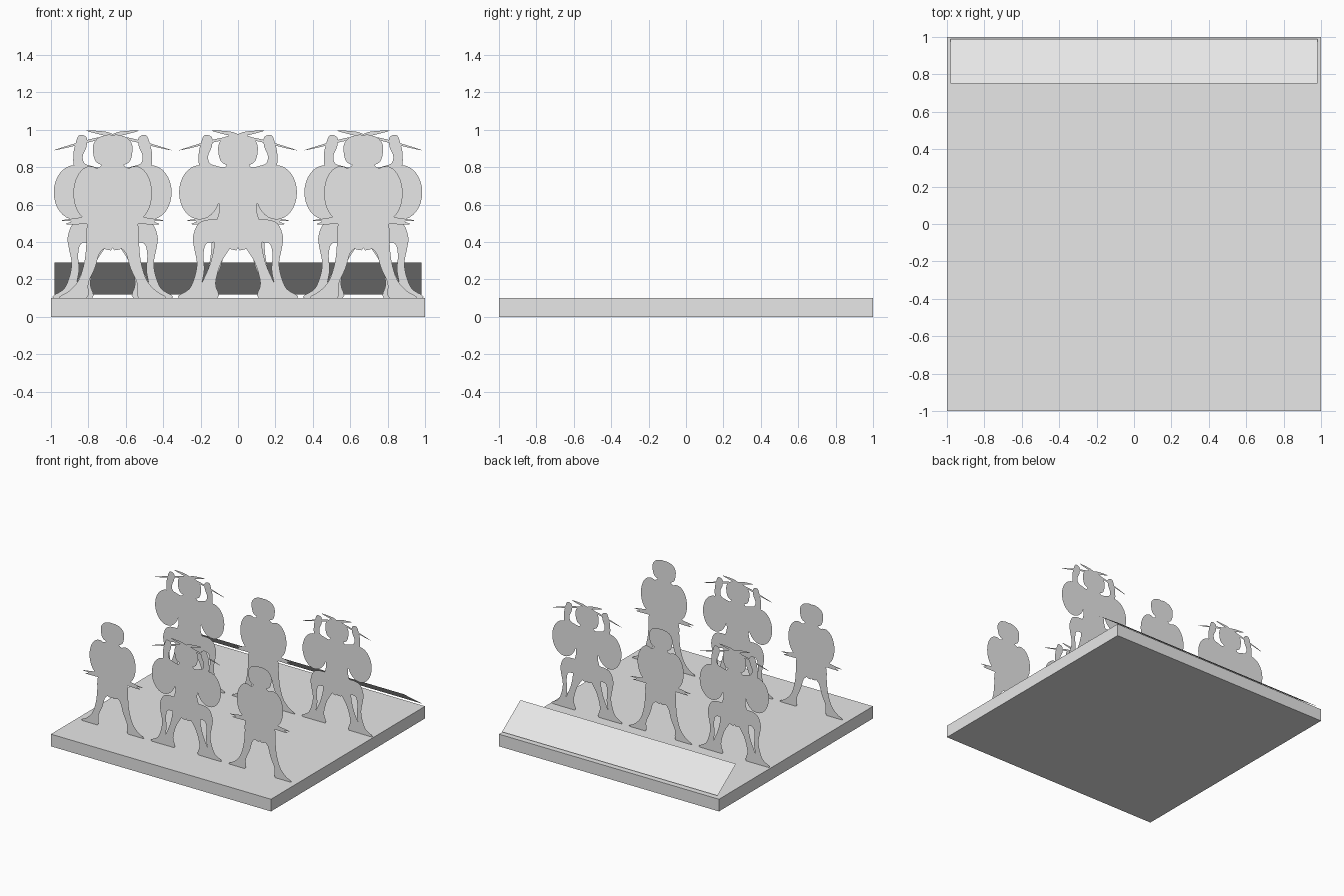
import bpy
import bmesh
import math
from mathutils import Vector

default_cube = bpy.data.objects.get("Cube")
if default_cube:
    bpy.data.objects.remove(default_cube, do_unlink=True)

# One plain grey for everything
grey = bpy.data.materials.new("plain_grey")
grey.use_nodes = True
grey.diffuse_color = (0.8, 0.8, 0.8, 1)
grey.node_tree.nodes["Principled BSDF"].inputs["Base Color"].default_value = grey.diffuse_color


def mesh_from(bm, name):
    mesh = bpy.data.meshes.new(name)
    bm.to_mesh(mesh)
    bm.free()
    mesh.materials.append(grey)
    return mesh


def place(mesh, name, location=(0, 0, 0)):
    obj = bpy.data.objects.new(name, mesh)
    obj.location = location
    bpy.context.collection.objects.link(obj)
    return obj


def smooth_outline(points, steps=4):
    """Closed Catmull-Rom curve through the given points."""
    pts = [Vector(p) for p in points]
    count = len(pts)
    curve = []
    for i in range(count):
        a, b, c, d = (pts[(i + k) % count] for k in (-1, 0, 1, 2))
        for s in range(steps):
            t = s / steps
            curve.append(0.5 * (2 * b + (c - a) * t
                                + (2 * a - 5 * b + 4 * c - d) * t ** 2
                                + (3 * b - a - 3 * c + d) * t ** 3))
    return curve


def oval(cx, cz, rx, rz, sides=32):
    angles = [math.tau * i / sides for i in range(sides)]
    return [Vector((cx + rx * math.cos(a), cz + rz * math.sin(a))) for a in angles]


def cutout_pair(name, outline, layer):
    """Flat upright sheet and its mirror image; outline is in hundredths."""
    bm = bmesh.new()
    for side in (1, -1):
        depth = -0.0005 * (2 * layer + side)
        verts = [bm.verts.new((side * p.x / 100, depth, max(p.y / 100, 0.1)))
                 for p in outline]
        face = bm.faces.new(verts)
        face.normal_update()
        if face.normal.y > 0:
            face.normal_flip()
    return mesh_from(bm, name)


# Parts shared by both poses
head = cutout_pair("head", smooth_outline([
    (-1, 96), (6, 96.5), (10, 93), (10.5, 88), (9, 83), (5, 81), (-1, 81)]), 3)
torso = cutout_pair("torso", smooth_outline([
    (-1, 83), (5, 82), (7, 80), (12, 78), (13, 72), (11, 64), (10, 57),
    (12, 50), (14, 43), (9, 39.5), (-1, 38.5)]), 2)

# Lunging pose with raised spear
spear = cutout_pair("spear", smooth_outline([
    (31.5, 89), (24, 91.5), (12, 95), (2, 97), (-4, 99), (-14, 99.5),
    (-5, 97), (2, 95.5), (12, 93.5), (24, 90.5)]), 4)
raised_arm = cutout_pair("raised_arm", smooth_outline([
    (14, 96), (18, 97), (20, 92), (21, 87), (20.5, 80), (16, 76), (8, 72),
    (4, 78), (11, 80.5), (15, 82), (16, 86), (14, 91)]), 3)
wide_shield = cutout_pair("wide_shield", oval(20.5, 66.5, 11, 14.5), 0)
bent_leg = cutout_pair("bent_leg", smooth_outline([
    (6, 50), (14, 52), (21, 50), (24, 43), (23.5, 37), (22, 29), (23, 22),
    (26, 15), (31.5, 11.5), (31, 10), (21, 10), (19.5, 17), (18, 25),
    (18.5, 33), (17, 39), (12, 40), (6, 42)]), 1)
straight_leg = cutout_pair("straight_leg", smooth_outline([
    (4, 44), (12, 43), (13, 36), (15, 28), (18, 21), (22, 13), (27, 10),
    (11, 10), (12, 18), (9, 29), (3, 39)]), 0)

# Striding pose with lowered sword
narrow_shield = cutout_pair("narrow_shield", oval(12, 66, 9, 14.5), 1)
sword = cutout_pair("sword", smooth_outline([
    (8, 55), (18, 53), (27.5, 51.5), (22, 51), (25, 49.5), (17, 49.5), (8, 50)]), 0)
striding_leg = cutout_pair("striding_leg", smooth_outline([
    (4, 50), (13, 50), (14, 40), (15, 30), (18, 20), (23, 14), (28, 11),
    (27, 10), (14, 10), (13, 18), (9.5, 26), (7, 34), (3, 39)]), 0)

lunging = [head, torso, spear, raised_arm, wide_shield, bent_leg, straight_leg]
striding = [head, torso, narrow_shield, sword, striding_leg]

# Two rows of three, poses alternating
for row, y in enumerate((-0.67, 0.33)):
    for column, x in enumerate((-0.67, 0, 0.67)):
        pose = lunging if (row + column) % 2 else striding
        for part in pose:
            place(part, f"soldier_{row}_{column}_{part.name}", (x, y, 0))

# Square base
bm = bmesh.new()
bmesh.ops.create_cube(bm, size=1)
bmesh.ops.scale(bm, vec=(2, 2, 0.1), verts=bm.verts)
place(mesh_from(bm, "base"), "base", (0, 0, 0.05))

# Sloping label panel along the back edge
bm = bmesh.new()
corners = [(-0.98, 0.75, 0.29), (0.98, 0.75, 0.29), (0.98, 0.99, 0.12), (-0.98, 0.99, 0.12)]
panel_face = bm.faces.new([bm.verts.new(c) for c in corners])
panel_face.normal_update()
if panel_face.normal.z < 0:
    panel_face.normal_flip()
place(mesh_from(bm, "sloping_panel"), "sloping_panel")
